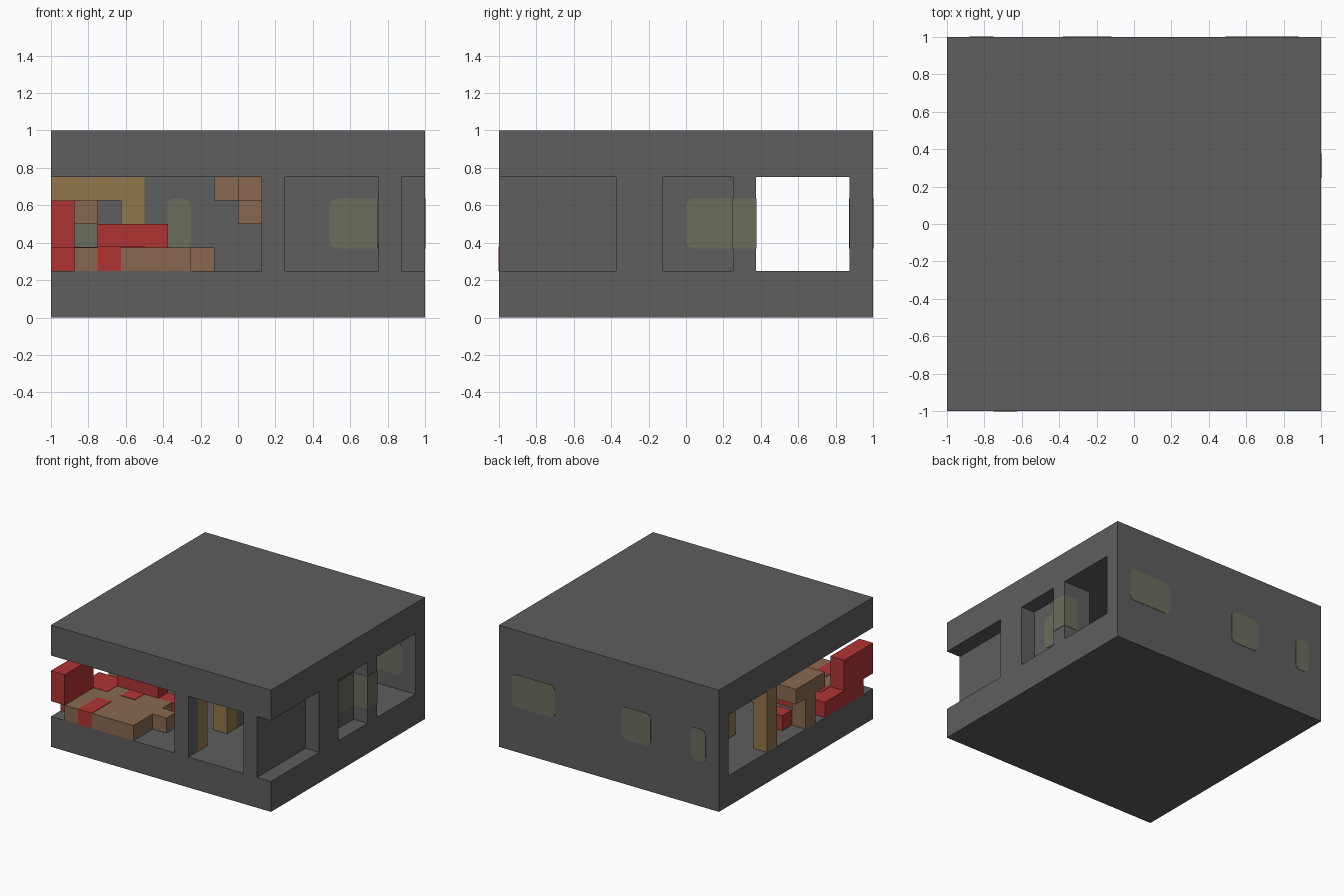
import bpy, bmesh

cube = bpy.data.objects.get("Cube")
if cube:
    bpy.data.objects.remove(cube, do_unlink=True)


def linear(c):
    c /= 255
    return c / 12.92 if c <= 0.04045 else ((c + 0.055) / 1.055) ** 2.4


def material(name, r, g, b):
    m = bpy.data.materials.new(name)
    m.use_nodes = True
    col = (linear(r), linear(g), linear(b), 1)
    m.diffuse_color = col
    m.node_tree.nodes["Principled BSDF"].inputs["Base Color"].default_value = col
    return m


GREY = material("wall grey", 94, 94, 94)
OLIVE = material("window olive", 105, 110, 92)
RED = material("red cloth", 176, 52, 52)
BROWN = material("brown wood", 136, 105, 80)
GOLD = material("golden wood", 145, 118, 77)

U = 1 / 8  # one block
LOW, HIGH = 2, 6  # room floor and ceiling, in blocks


def box(name, mat, x, y, z=(LOW, HIGH), unit=U, round_axis=None):
    """Box from ranges in blocks; optional rounded corners around one axis."""
    spans = (x, y, z)
    bm = bmesh.new()
    bmesh.ops.create_cube(bm, size=1)
    for v in bm.verts:
        for i, (a, b) in enumerate(spans):
            v.co[i] = (a if v.co[i] < 0 else b) * unit
    if round_axis is not None:
        edges = [e for e in bm.edges
                 if abs((e.verts[0].co - e.verts[1].co).normalized()[round_axis]) > 0.9]
        bmesh.ops.bevel(bm, geom=edges, offset=0.04, segments=4,
                        profile=0.5, affect='EDGES')
    me = bpy.data.meshes.new(name)
    bm.to_mesh(me)
    bm.free()
    me.materials.append(mat)
    ob = bpy.data.objects.new(name, me)
    bpy.context.collection.objects.link(ob)
    return ob


# Floor and ceiling slabs
box("floor_slab", GREY, (-8, 8), (-8, 8), (0, LOW))
box("ceiling_slab", GREY, (-8, 8), (-8, 8), (HIGH, 8))

# Walls and pillars
box("back_wall", GREY, (-8, 8), (7, 8))
box("front_middle_pillar", GREY, (1, 2), (-8, -7))
box("side_wall", GREY, (6, 7), (-8, 3))
box("side_pillar", GREY, (7, 8), (-3, -1))
box("side_wall_end", GREY, (7, 8), (2, 3))
box("room_back_wall", GREY, (-4, 2), (2, 3))
box("room_divider", GREY, (1, 2), (-3, 2))


# Two doorways with golden frames
for x in (-8, -5):
    box("back_door_post", GOLD, (x, x + 1), (2, 3))
box("back_door_lintel", GOLD, (-7, -5), (2, 3), (5, 6))
for y in (-7, -4):
    box("divider_door_post", GOLD, (1, 2), (y, y + 1))
box("divider_door_lintel", GOLD, (1, 2), (-6, -4), (5, 6))

# Rounded windows, showing on both wall faces
Z = (0.37, 0.635)
P = 0.003
for x in ((0.49, 0.88), (-0.38, -0.12), (-0.88, -0.75)):
    box("back_window", OLIVE, x, (0.875 - P, 1 + P), Z, 1, 1)
box("room_window", OLIVE, (-0.38, -0.25), (0.25 - P, 0.375 + P), Z, 1, 1)
box("side_window", OLIVE, (0.75 - P, 0.875 + P), (0, 0.37), Z, 1, 0)
box("side_window_end", OLIVE, (0.87, 1 + P), (0.25 - P, 0.375 + P), Z, 1)

# Low wooden platform with red runners
box("platform", BROWN, (-7, -2), (-8, -4), (2, 3))
box("platform_step", BROWN, (-2, -1), (-6, -5), (2, 3))
box("platform_runner", RED, (-6, -5), (-8.03, -6), (2, 3.03))
box("platform_patch", RED, (-5, -4), (-5, -4), (2.95, 3.03))

# Red corner seat
box("seat_arm_top", RED, (-8, -7), (-8, -5), (3, 5))
box("seat_arm_base", RED, (-8, -7), (-7, -5), (2, 3))
box("seat_corner", RED, (-8, -7), (-5, -3), (2, 3))
box("seat_base", RED, (-7, -1), (-4, -3), (2, 3))
box("seat_corner_cushion", RED, (-7, -6), (-5, -4), (2.9, 3.02))
box("seat_back", RED, (-6, -3), (-4, -3), (3, 4))

# Table, leg and stool
box("table_top", BROWN, (-8, -6), (-3, 0), (4, 5))
box("table_leg", BROWN, (-8, -7), (-2, -1), (2, 4))
box("stool", RED, (-7, -6), (-1, 0), (2, 3))

# Wall shelf in the room corner
box("shelf_side", BROWN, (0, 1), (-1, 2), (5, 6))
box("shelf_back", BROWN, (-1, 0), (0, 2), (5, 6))
box("shelf_lower", BROWN, (0, 1), (0, 2), (4, 5))
